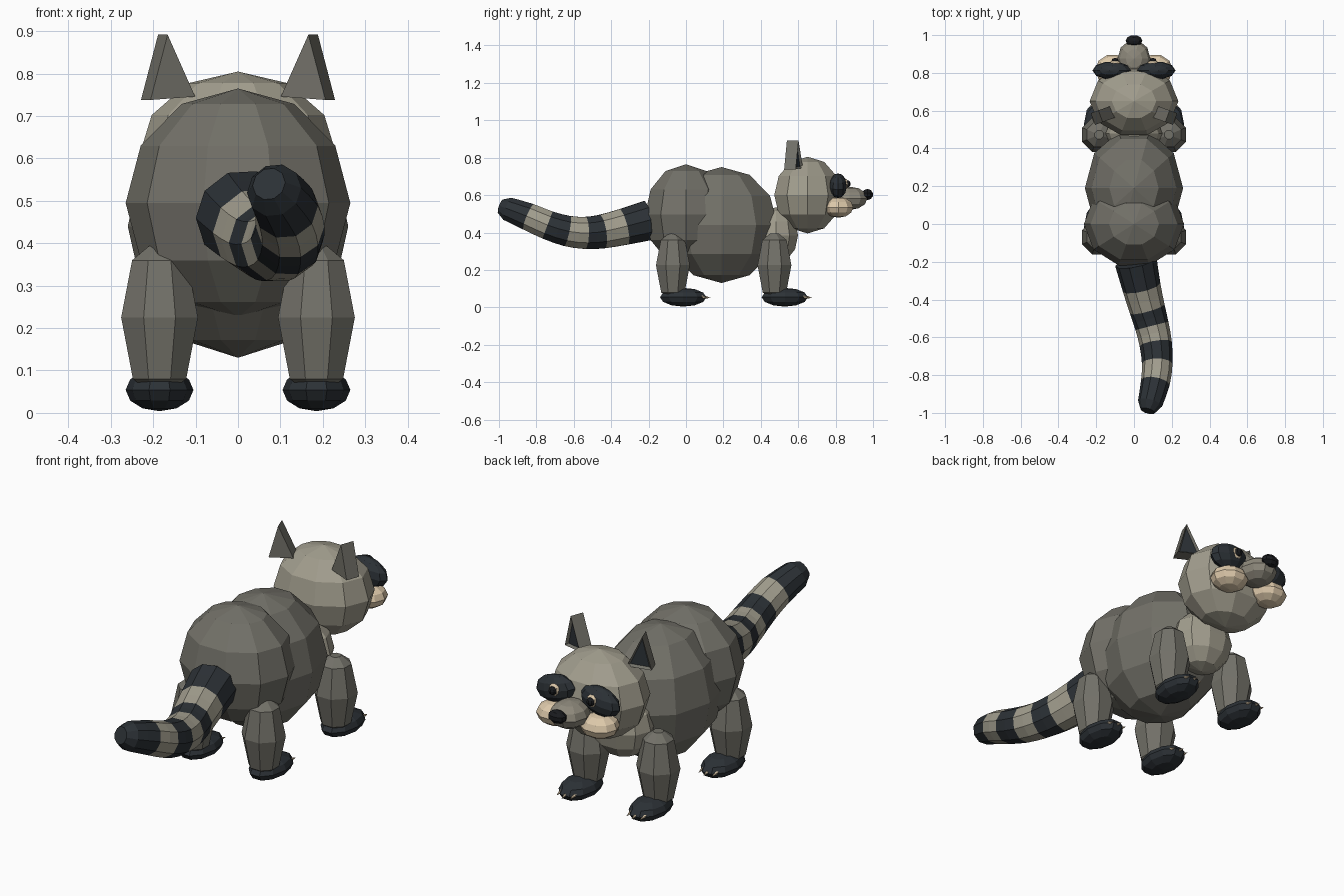
import bpy, bmesh
from math import pi, sin, cos, radians
from mathutils import Matrix, Vector

if "Cube" in bpy.data.objects:
    bpy.data.objects.remove(bpy.data.objects["Cube"])


def material(name, rgb):
    m = bpy.data.materials.new(name)
    m.diffuse_color = (*rgb, 1)
    m.use_nodes = True
    m.node_tree.nodes["Principled BSDF"].inputs["Base Color"].default_value = m.diffuse_color
    return m


FUR = material("grey_fur", (0.17, 0.165, 0.14))
PALE = material("pale_fur", (0.36, 0.34, 0.27))
SNOUT = material("snout_fur", (0.27, 0.25, 0.20))
DARK = material("dark_fur", (0.025, 0.031, 0.037))
CREAM = material("cream_fur", (0.72, 0.58, 0.40))
BLACK = material("black", (0.01, 0.011, 0.013))


def finish(bm, name, *mats):
    bmesh.ops.recalc_face_normals(bm, faces=bm.faces)
    me = bpy.data.meshes.new(name)
    bm.to_mesh(me)
    bm.free()
    for m in mats:
        me.materials.append(m)
    ob = bpy.data.objects.new(name, me)
    bpy.context.collection.objects.link(ob)
    return ob


def ball(name, loc, radii, mat, rot=(0, 0, 0), seg=10, rings=6):
    """Faceted ellipsoid with its poles on z."""
    bm = bmesh.new()
    bmesh.ops.create_uvsphere(bm, u_segments=seg, v_segments=rings, radius=1,
                              matrix=Matrix.Rotation(pi / 2, 4, 'Z'))
    ob = finish(bm, name, mat)
    ob.location, ob.scale, ob.rotation_euler = loc, radii, rot
    return ob


def tube(bm, path, sides, phase=0.0):
    """Skin rings of (centre, radius) along a path; returns faces per span."""
    pts = [Vector(p) for p, r in path]
    rings = []
    for i, (p, r) in enumerate(path):
        t = (pts[min(i + 1, len(pts) - 1)] - pts[max(i - 1, 0)]).normalized()
        q = Vector((1, 0, 0))
        u = (q - t * q.dot(t)).normalized()
        v = t.cross(u)
        angles = [2 * pi * k / sides + phase for k in range(sides)]
        rings.append([bm.verts.new(pts[i] + r * (u * cos(a) + v * sin(a))) for a in angles])
    spans = []
    for a, b in zip(rings, rings[1:]):
        spans.append([bm.faces.new((a[k], a[(k + 1) % sides], b[(k + 1) % sides], b[k]))
                      for k in range(sides)])
    caps = [bm.faces.new(rings[0]), bm.faces.new(rings[-1])]
    return spans, caps


# Trunk and head
ball("hips", (0, 0, 0.495), (0.265, 0.23, 0.27), FUR)
ball("belly", (0, 0.19, 0.44), (0.26, 0.315, 0.31), FUR)
ball("chest", (0, 0.48, 0.385), (0.15, 0.125, 0.15), PALE)
ball("head", (0, 0.65, 0.6), (0.235, 0.187, 0.205), PALE)
ball("muzzle", (0, 0.875, 0.583), (0.087, 0.1, 0.062), SNOUT)
ball("nose", (0, 0.97, 0.603), (0.046, 0.0315, 0.03), BLACK, seg=10, rings=5)

for s, side in ((-1, "left"), (1, "right")):
    # Face markings and eyes
    ball(f"cheek_{side}", (s * 0.115, 0.815, 0.535), (0.09, 0.083, 0.056), CREAM)
    ball(f"eye_mask_{side}", (s * 0.118, 0.813, 0.65), (0.104, 0.048, 0.064), DARK,
         (0, s * radians(12), 0))
    ball(f"eye_{side}", (s * 0.1, 0.846, 0.66), (0.03, 0.024, 0.03), CREAM, seg=8)
    ball(f"pupil_{side}", (s * 0.1, 0.862, 0.66), (0.02, 0.018, 0.02), BLACK, seg=8)

    # Ear: triangular wedge with a recessed dark front
    bm = bmesh.new()
    tri = [(-0.056, 0.006), (0.056, -0.002), (0.013, 0.152)]
    back = bm.faces.new([bm.verts.new((s * x, -0.033, z)) for x, z in tri])
    new = bmesh.ops.extrude_face_region(bm, geom=[back])["geom"]
    for v in new:
        if isinstance(v, bmesh.types.BMVert):
            v.co.y += 0.066
    front = next(f for f in new if isinstance(f, bmesh.types.BMFace))
    if back.is_valid is False or not any(len(f.verts) == 3 and f is not front for f in bm.faces):
        bm.faces.new([v for v in bm.verts if v.co.y < 0])
    bmesh.ops.recalc_face_normals(bm, faces=bm.faces)
    bmesh.ops.inset_region(bm, faces=[front], thickness=0.016, depth=-0.012)
    front.material_index = 1
    ear = finish(bm, f"ear_{side}", FUR, DARK)
    ear.location = (s * 0.165, 0.575, 0.74)
    ear.rotation_euler.z = -s * radians(20)

    # Legs, paws and claws
    for end, y in (("hind", -0.07), ("front", 0.473)):
        x = s * 0.185
        bm = bmesh.new()
        profile = [(0.06, 0.04), (0.08, 0.068), (0.225, 0.098), (0.36, 0.07), (0.395, 0.025)]
        tube(bm, [((x, y, z), r) for z, r in profile], 8, pi / 8)
        finish(bm, f"{end}_leg_{side}", FUR)
        ball(f"{end}_paw_{side}", (x, y + 0.055, 0.054), (0.08, 0.13, 0.05), DARK)
        for i in (-1, 0, 1):
            bm = bmesh.new()
            bmesh.ops.create_cone(bm, cap_ends=True, segments=6, radius1=0.011,
                                  radius2=0.001, depth=0.045)
            claw = finish(bm, f"{end}_claw_{side}_{i + 2}", CREAM)
            claw.location = (x + i * 0.036, y + 0.178 - abs(i) * 0.014, 0.054)
            claw.rotation_euler.x = radians(-100)

# Ringed tail: one row per band edge (x, y, z, radius)
edges = [(0.01, -0.20, 0.465, 0.112), (0.04, -0.335, 0.43, 0.102), (0.07, -0.45, 0.405, 0.095),
         (0.095, -0.54, 0.398, 0.09), (0.115, -0.635, 0.408, 0.086),
         (0.123, -0.74, 0.44, 0.081), (0.113, -0.84, 0.483, 0.077),
         (0.085, -0.95, 0.525, 0.066)]
rows = []
for i, (a, b) in enumerate(zip(edges, edges[1:])):
    p, q = edges[max(i - 1, 0)], edges[min(i + 2, len(edges) - 1)]
    mid = [(9 * (m + n) - o - r) / 16 for m, n, o, r in zip(a, b, p, q)]
    rows += [a, mid]
rows += [edges[-1], (0.073, -0.99, 0.54, 0.04)]
bm = bmesh.new()
spans, caps = tube(bm, [(r[:3], r[3]) for r in rows], 10)
for i, span in enumerate(spans):
    for f in span:
        f.material_index = 1 if (i // 2) % 2 and i < 13 else 0
for f in spans[-1]:
    f.material_index = 0
finish(bm, "tail", DARK, PALE)
